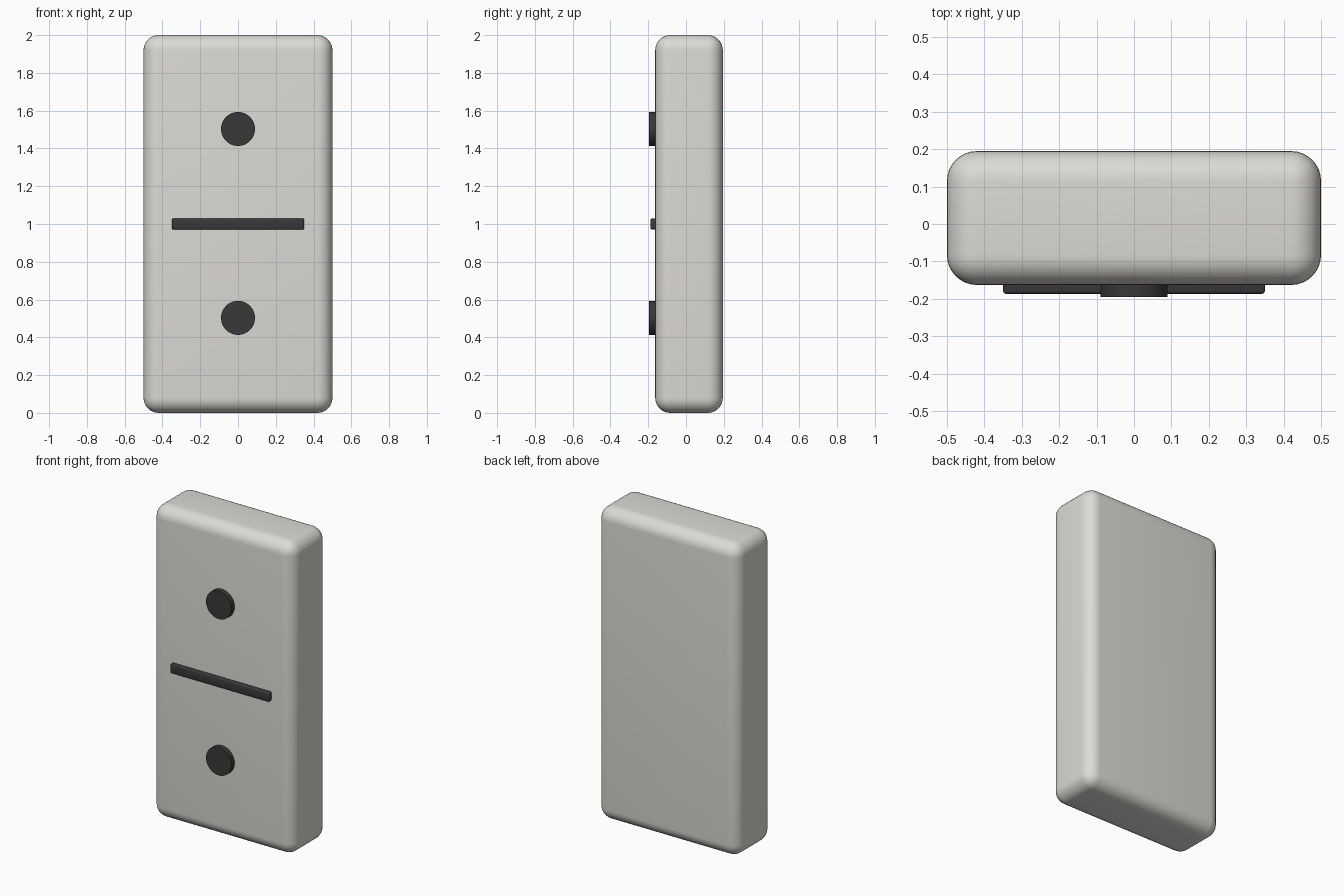
import bpy
import math

cube = bpy.data.objects.get("Cube")
if cube:
    bpy.data.objects.remove(cube, do_unlink=True)


def material(name, rgb):
    mat = bpy.data.materials.new(name)
    mat.use_nodes = True
    mat.diffuse_color = (*rgb, 1)
    bsdf = next(n for n in mat.node_tree.nodes if n.type == "BSDF_PRINCIPLED")
    bsdf.inputs["Base Color"].default_value = (*rgb, 1)
    return mat


def finish(name, mat, angle=30):
    obj = bpy.context.object
    obj.name = name
    obj.data.materials.append(mat)
    bpy.ops.object.shade_smooth_by_angle(angle=math.radians(angle))
    return obj


def rounded_box(name, low, high, radius, segments, mat):
    centre = [(a + b) / 2 for a, b in zip(low, high)]
    bpy.ops.mesh.primitive_cube_add(size=1, location=centre)
    obj = bpy.context.object
    obj.scale = [b - a for a, b in zip(low, high)]
    bpy.ops.object.transform_apply(location=False, rotation=False, scale=True)
    bevel = obj.modifiers.new("Rounded edges", "BEVEL")
    bevel.width = radius
    bevel.segments = segments
    bpy.ops.object.modifier_apply(modifier=bevel.name)
    return finish(name, mat)


ivory = material("warm_ivory", (0.72, 0.705, 0.665))
black = material("soft_black", (0.04, 0.04, 0.04))

# Tile body with generously rounded edges
rounded_box("tile_body", (-0.5, -0.163, 0), (0.5, 0.195, 2), 0.08, 8, ivory)

# Raised bar across the middle of the front
rounded_box("divider_bar", (-0.35, -0.187, 0.97), (0.35, -0.13, 1.03), 0.008, 3, black)

# One round pip on each half
for name, z in (("lower_pip", 0.503), ("upper_pip", 1.503)):
    bpy.ops.mesh.primitive_cylinder_add(
        vertices=48, radius=0.09, depth=0.06,
        location=(0, -0.165, z), rotation=(math.pi / 2, 0, 0))
    finish(name, black)
